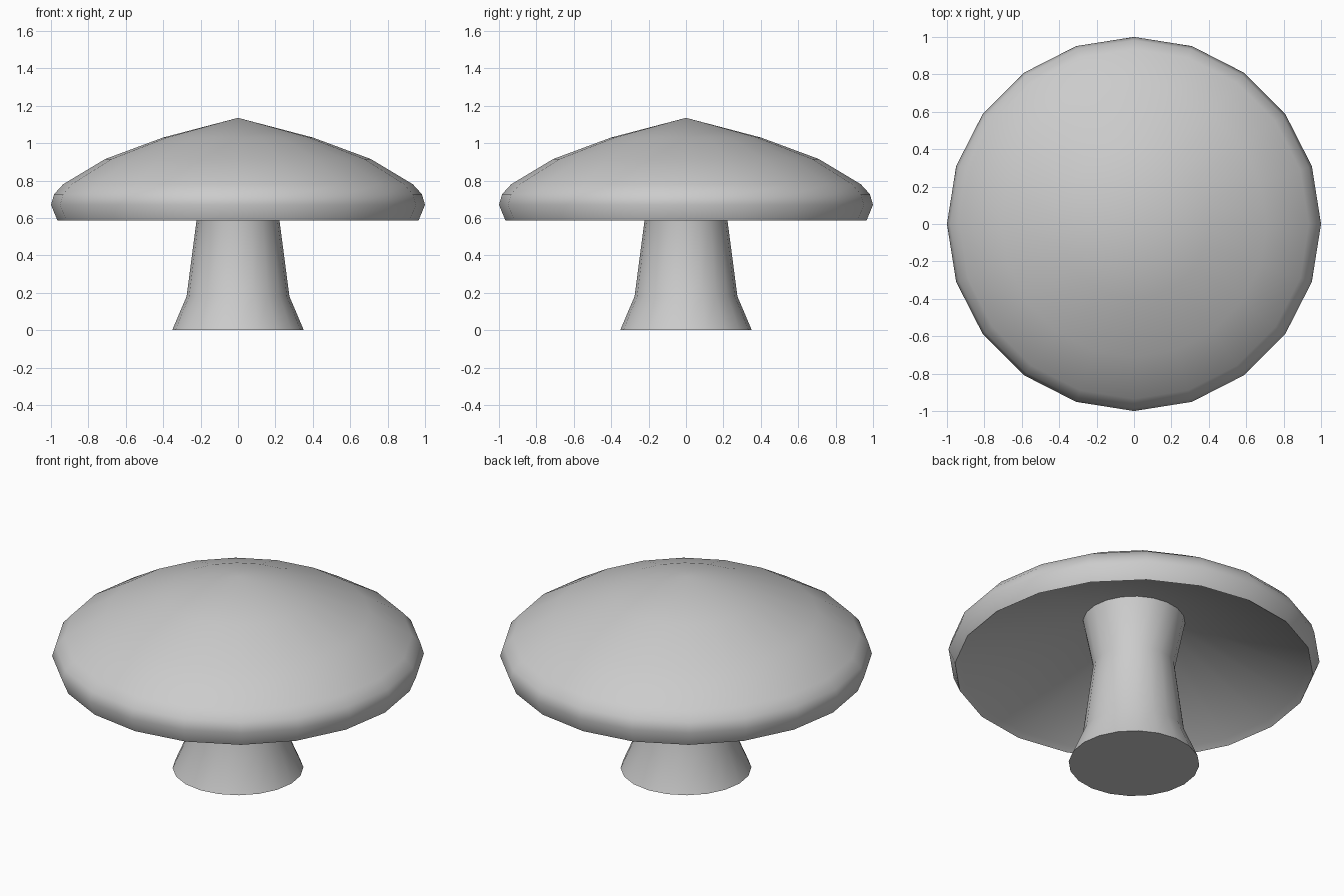
import bpy, bmesh, math

if "Cube" in bpy.data.objects:
    bpy.data.objects.remove(bpy.data.objects["Cube"])

SIDES = 20


def lathe(name, profile, angle):
    """Revolve an (r, z) profile around z; r = 0 makes a pole vertex."""
    bm = bmesh.new()
    rings = []
    for r, z in profile:
        if r == 0:
            rings.append([bm.verts.new((0, 0, z))] * SIDES)
        else:
            rings.append([bm.verts.new((r * math.cos(2 * math.pi * i / SIDES),
                                        r * math.sin(2 * math.pi * i / SIDES), z))
                          for i in range(SIDES)])
    for a, b in zip(rings, rings[1:]):
        for i in range(SIDES):
            j = (i + 1) % SIDES
            bm.faces.new(list(dict.fromkeys([a[i], a[j], b[j], b[i]])))
    bmesh.ops.recalc_face_normals(bm, faces=bm.faces)
    mesh = bpy.data.meshes.new(name)
    bm.to_mesh(mesh)
    bm.free()
    obj = bpy.data.objects.new(name, mesh)
    bpy.context.collection.objects.link(obj)
    bpy.ops.object.select_all(action='DESELECT')
    obj.select_set(True)
    bpy.context.view_layer.objects.active = obj
    bpy.ops.object.shade_smooth_by_angle(angle=math.radians(angle))
    return obj


# Cap: hollow underside, lip, rounded rim and pointed dome
lathe("mushroom_cap", [(0, 0.88), (0.275, 0.88), (0.93, 0.61), (0.965, 0.585),
                       (1.0, 0.67), (0.983, 0.727), (0.935, 0.78),
                       (0.71, 0.915), (0.40, 1.03), (0, 1.135)], 50)

# Stem: flared foot, narrow waist, widening into the cap
lathe("mushroom_stem", [(0, 0), (0.352, 0), (0.275, 0.18),
                        (0.22, 0.60), (0.275, 0.88), (0, 0.88)], 50)
